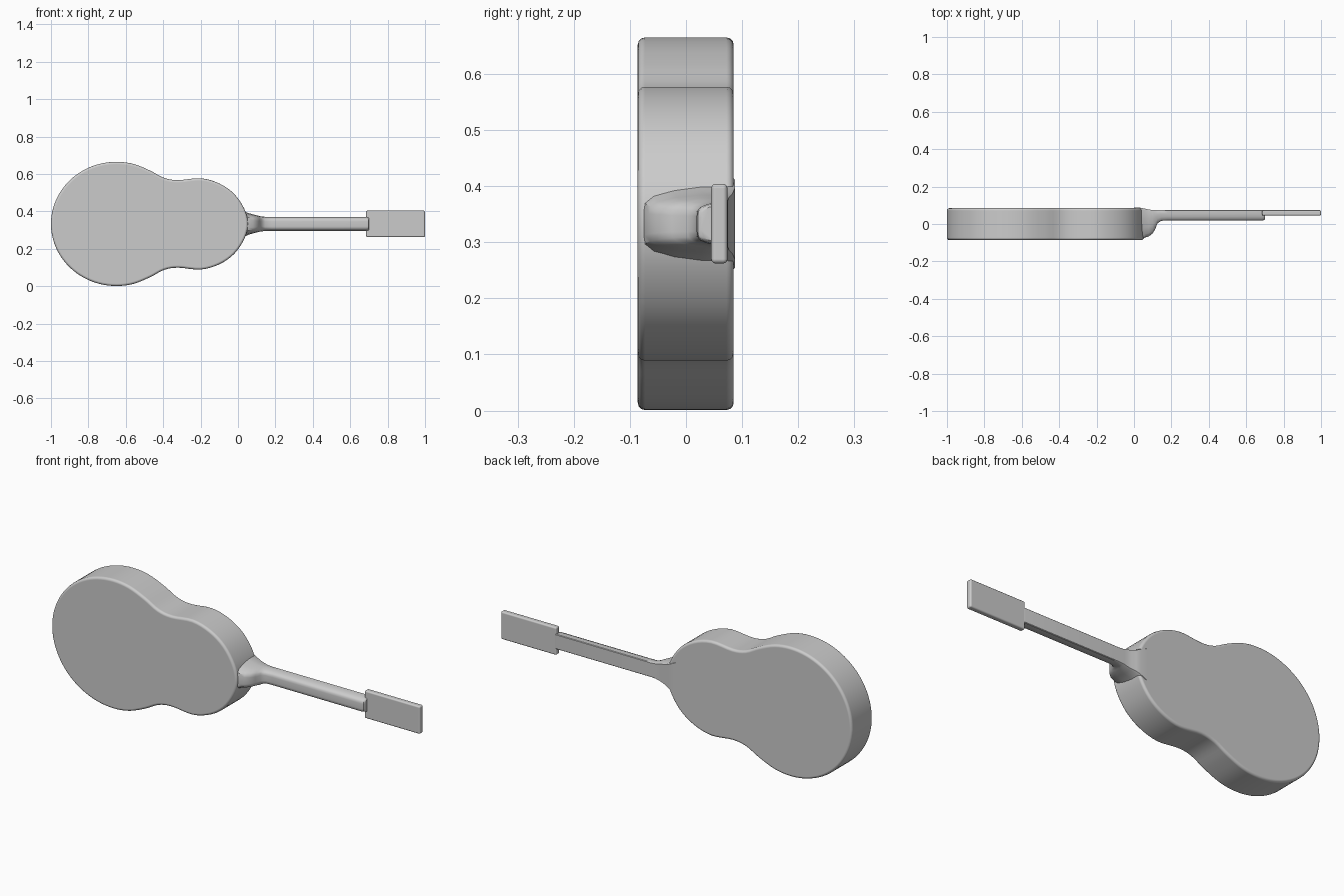
import bpy, bmesh
from math import sin, cos, pi
from mathutils import Vector

if "Cube" in bpy.data.objects:
    bpy.data.objects.remove(bpy.data.objects["Cube"])

ZC = 0.333  # height of the guitar's long axis


def finish(name, bm, bevel=0.0):
    bmesh.ops.recalc_face_normals(bm, faces=bm.faces)
    mesh = bpy.data.meshes.new(name)
    bm.to_mesh(mesh)
    bm.free()
    mesh.shade_smooth()
    ob = bpy.data.objects.new(name, mesh)
    bpy.context.collection.objects.link(ob)
    if bevel:
        mod = ob.modifiers.new("rounded_edges", 'BEVEL')
        mod.width = bevel
        mod.segments = 3
        mod.limit_method = 'ANGLE'
        mod.angle_limit = 0.8
        mod.harden_normals = True
    return ob


def loft(bm, rings):
    loops = [[bm.verts.new(p) for p in ring] for ring in rings]
    n = len(loops[0])
    for a, b in zip(loops, loops[1:]):
        for i in range(n):
            j = (i + 1) % n
            bm.faces.new((a[i], a[j], b[j], b[i]))
    bm.faces.new(loops[0][::-1])
    bm.faces.new(loops[-1])


def smooth_loop(points, steps):
    # closed Catmull-Rom curve through the points
    out, n = [], len(points)
    for i in range(n):
        a, b, c, d = (Vector(points[(i + k) % n]) for k in (-1, 0, 1, 2))
        for s in range(steps):
            t = s / steps
            out.append(0.5 * (2 * b + (c - a) * t + (2 * a - 5 * b + 4 * c - d) * t * t
                              + (3 * b - a - 3 * c + d) * t ** 3))
    return out


# Body: half outline (x, half width), round lower bout, waist, upper bout
half = [(-0.65 - 0.35 * cos(a * pi / 12), 0.332 * sin(a * pi / 12)) for a in range(1, 8)]
half += [(-0.47, 0.285), (-0.395, 0.246), (-0.32, 0.234), (-0.2, 0.244),
         (-0.10, 0.216), (-0.02, 0.160), (0.035, 0.078)]
outline = [(-1.0, 0)] + half + [(0.053, 0)] + [(x, -w) for x, w in reversed(half)]
curve = smooth_loop(outline, 4)
bm = bmesh.new()
loft(bm, [[(p.x, y, ZC + p.y) for p in curve] for y in (-0.086, 0.085)])
finish("body", bm, 0.013)

# Neck with flared heel: (x, back y, fretboard y, half width)
sections = [(0.0, -0.080, 0.087, 0.085), (0.035, -0.080, 0.087, 0.068),
            (0.055, -0.074, 0.083, 0.058), (0.08, -0.066, 0.077, 0.051),
            (0.10, -0.050, 0.075, 0.046), (0.115, -0.025, 0.075, 0.042),
            (0.125, 0.003, 0.075, 0.040), (0.145, 0.017, 0.075, 0.038),
            (0.18, 0.019, 0.075, 0.038), (0.685, 0.019, 0.075, 0.038),
            (0.697, 0.021, 0.073, 0.036), (0.701, 0.027, 0.068, 0.032)]
profile = [(1, 0.93), (0.95, 1), (0.65, 1), (0.35, 0.92), (0.12, 0.78), (0.02, 0.6), (0, 0.35)]
profile += [(v, -w) for v, w in reversed(profile)]
bm = bmesh.new()
loft(bm, [[(x, b + (t - b) * v, ZC + h * w) for v, w in profile] for x, b, t, h in sections])
neck = finish("neck", bm)
bpy.context.view_layer.objects.active = neck
neck.select_set(True)
bpy.ops.object.shade_smooth_by_angle(angle=0.7)

# Headstock: thin rounded slab
bm = bmesh.new()
loft(bm, [[(x, y, ZC + s * 0.071) for y, s in ((0.045, -1), (0.074, -1), (0.074, 1), (0.045, 1))]
          for x in (0.685, 1.0)])
finish("headstock", bm, 0.008)
